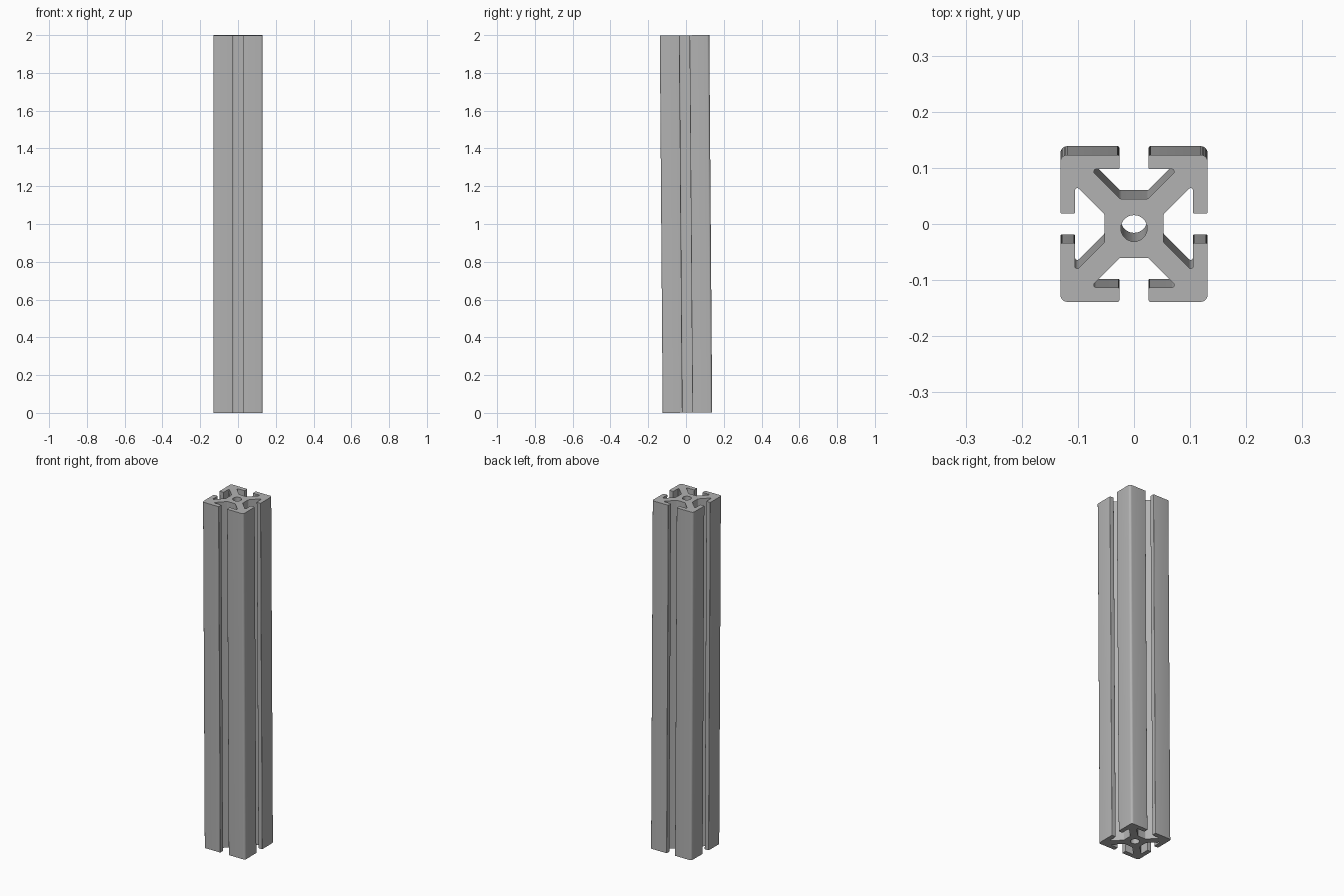
import bpy
import bmesh
import math
from mathutils import Matrix, Vector

cube = bpy.data.objects.get("Cube")
if cube:
    bpy.data.objects.remove(cube, do_unlink=True)

HALF = 0.131      # half width of the bar
SLOT = 0.0262     # half width of each slot mouth
LIP = 0.1055      # underside of the slot lips
CORE = 0.0525     # half width of the central core
WEB = 0.025       # where the diagonal webs leave the core
LENGTH = 1.998
HOLE = 0.0235
LEAN = 0.0077     # slight lean towards the front


def fillet(prev, corner, nxt, radius, steps=6):
    """Points of the arc that rounds one profile corner."""
    a, b = (prev - corner).normalized(), (nxt - corner).normalized()
    half = a.angle(b) / 2
    centre = corner + (a + b).normalized() * radius / math.sin(half)
    start = corner + a * radius / math.tan(half) - centre
    end = corner + b * radius / math.tan(half) - centre
    sweep = start.angle_signed(end)
    return [centre + Matrix.Rotation(-sweep * i / steps, 2) @ start
            for i in range(steps + 1)]


def bar_outline():
    # Half of one corner: core, slot pocket, lip, then the outer corner
    half = [(WEB, CORE, 0.007), (LIP - CORE + WEB, LIP, 0.0045),
            (SLOT, LIP, 0.002), (SLOT, HALF, 0.003)]
    quarter = half + [(HALF, HALF, 0.012)] + [(y, x, r) for x, y, r in reversed(half)]
    corners = []
    for turn in range(4):
        spin = Matrix.Rotation(-turn * math.pi / 2, 2)
        corners += [(spin @ Vector((x, y)), r) for x, y, r in quarter]
    points = []
    for i, (corner, radius) in enumerate(corners):
        points += fillet(corners[i - 1][0], corner,
                         corners[(i + 1) % len(corners)][0], radius)
    return points


def add_loop(bm, points):
    verts = [bm.verts.new((p[0], p[1], -LENGTH / 2)) for p in points]
    return [bm.edges.new((v, verts[(i + 1) % len(verts)])) for i, v in enumerate(verts)]


# Cross-section with its centre bore, extruded to full length
bm = bmesh.new()
bore = [(HOLE * math.cos(math.tau * i / 32), HOLE * math.sin(math.tau * i / 32))
        for i in range(32)]
edges = add_loop(bm, bar_outline()) + add_loop(bm, bore)
bmesh.ops.triangle_fill(bm, use_beauty=True, use_dissolve=False, edges=edges)
result = bmesh.ops.extrude_face_region(bm, geom=bm.faces[:], use_keep_orig=True)
top = [g for g in result["geom"] if isinstance(g, bmesh.types.BMVert)]
bmesh.ops.translate(bm, verts=top, vec=(0, 0, LENGTH))
bmesh.ops.recalc_face_normals(bm, faces=bm.faces[:])
bmesh.ops.rotate(bm, verts=bm.verts[:], matrix=Matrix.Rotation(LEAN, 3, "X"))
bmesh.ops.translate(bm, verts=bm.verts[:], vec=(0, 0, 1))

mesh = bpy.data.meshes.new("slotted_bar")
bm.to_mesh(mesh)
bm.free()
bar = bpy.data.objects.new("slotted_bar", mesh)
bpy.context.collection.objects.link(bar)

# Plain grey metal
grey = bpy.data.materials.new("aluminium_grey")
grey.use_nodes = True
colour = (0.45, 0.45, 0.45, 1)
grey.diffuse_color = colour
grey.node_tree.nodes["Principled BSDF"].inputs["Base Color"].default_value = colour
mesh.materials.append(grey)

bpy.context.view_layer.objects.active = bar
bar.select_set(True)
bpy.ops.object.shade_smooth_by_angle(angle=math.radians(30))
